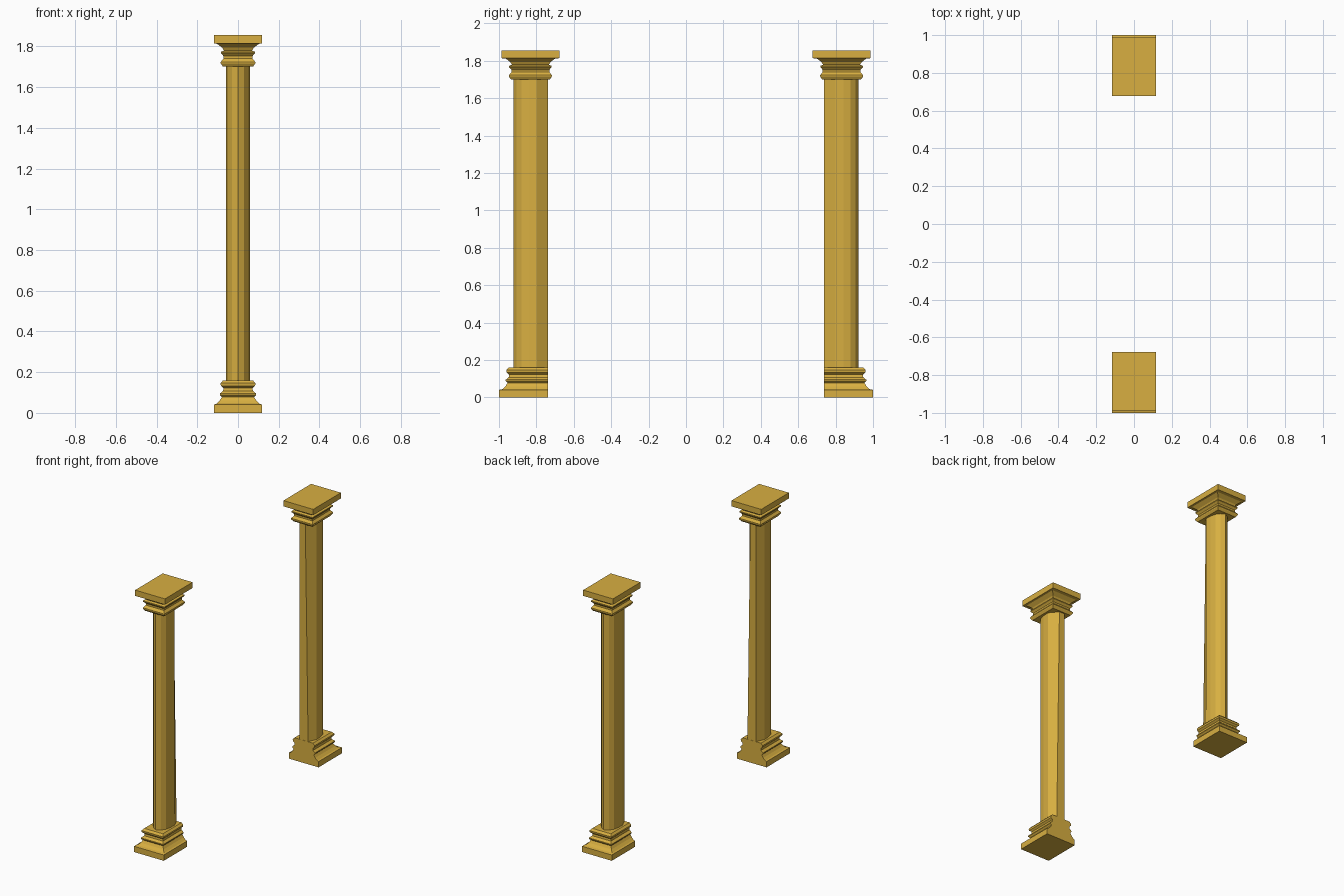
import bpy, bmesh

if "Cube" in bpy.data.objects:
    bpy.data.objects.remove(bpy.data.objects["Cube"])

gold = bpy.data.materials.new("gold")
gold.diffuse_color = (0.69, 0.43, 0.053, 1)
gold.use_nodes = True
gold.node_tree.nodes["Principled BSDF"].inputs["Base Color"].default_value = gold.diffuse_color


def loft(name, rings):
    """Skin a stack of equal-length rings, cap the ends, mirror to the other column."""
    bm = bmesh.new()
    loops = [[bm.verts.new(p) for p in ring] for ring in rings]
    n = len(loops[0])
    for a, b in zip(loops, loops[1:]):
        for i in range(n):
            j = (i + 1) % n
            bm.faces.new((a[i], a[j], b[j], b[i]))
    bm.faces.new(loops[0][::-1])
    bm.faces.new(loops[-1])
    bmesh.ops.recalc_face_normals(bm, faces=bm.faces)
    me = bpy.data.meshes.new(name)
    bm.to_mesh(me)
    bm.free()
    me.materials.append(gold)
    ob = bpy.data.objects.new(name, me)
    bpy.context.collection.objects.link(ob)
    mod = ob.modifiers.new("mirror", 'MIRROR')
    mod.use_axis = (False, True, False)


def rect(hx, z, cy, inner=None):
    """Rectangular moulding section; inner gives a flat cut on the inner side."""
    hy = hx + (0.038 if hx > 0.11 else 0.03)
    y0 = cy - hy
    y1 = cy + hy if inner is None else inner
    return [(-hx, y0, z), (hx, y0, z), (hx, y1, z), (-hx, y1, z)]


# Base: stepped moulding, cut flat on the inner side
base = [(.117, 0), (.117, .041), (.105, .045), (.090, .060), (.079, .078),
        (.089, .088), (.089, .095), (.073, .108), (.071, .122),
        (.084, .133), (.086, .146), (.073, .160)]
loft("column_base", [rect(x, z, -0.845, -0.737) for x, z in base])

# Capital: stepped moulding under a square slab
capital = [(.074, 1.700), (.085, 1.716), (.085, 1.723), (.071, 1.740), (.071, 1.752),
           (.084, 1.766), (.084, 1.773), (.069, 1.779), (.077, 1.793),
           (.102, 1.812), (.117, 1.814), (.117, 1.855)]
loft("column_capital", [rect(x, z, -0.832) for x, z in capital])


# Shaft: faceted oval with a flat inner face, narrower at the top on one side
def shaft_ring(z, flat):
    half = [(.03, -.907), (.05, -.880), (.058, -.842), (.06, -.797)]
    ring = [(0, -.923)] + half + [(flat, -.738), (-.033, -.738)]
    ring += [(-x, y) for x, y in reversed(half)]
    return [(x, y, z) for x, y in ring]


loft("column_shaft", [shaft_ring(.155, .034), shaft_ring(1.705, .012)])
